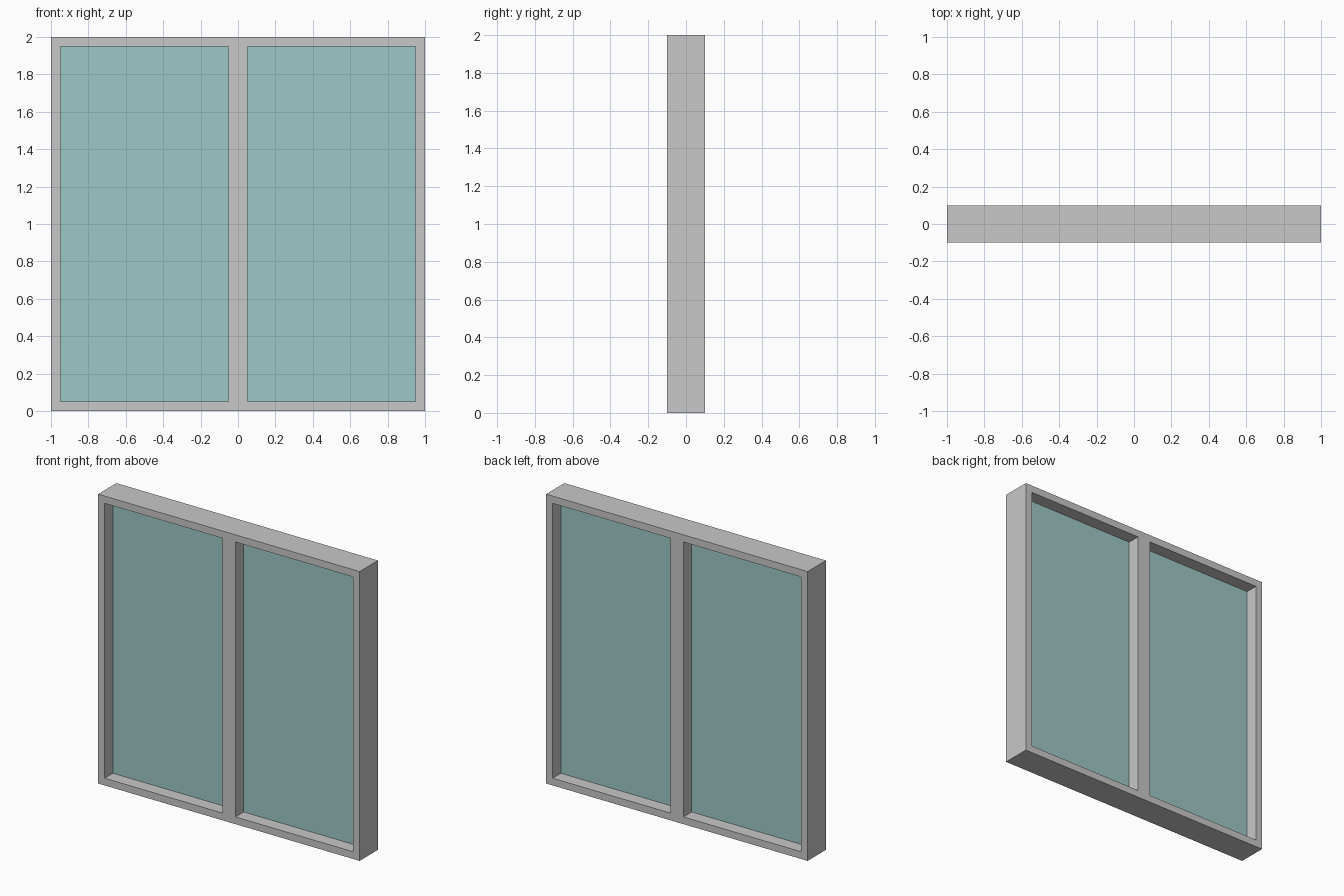
import bpy
import bmesh
from mathutils import Vector

if "Cube" in bpy.data.objects:
    bpy.data.objects.remove(bpy.data.objects["Cube"])

DEPTH = 0.2
XS = [-1.0, -0.95, -0.05, 0.05, 0.95, 1.0]
ZS = [0.0, 0.05, 1.95, 2.0]


def material(name, colour):
    m = bpy.data.materials.new(name)
    m.diffuse_color = (*colour, 1.0)
    m.use_nodes = True
    m.node_tree.nodes["Principled BSDF"].inputs["Base Color"].default_value = m.diffuse_color
    return m


def finish(bm, name, mat):
    bmesh.ops.recalc_face_normals(bm, faces=bm.faces)
    mesh = bpy.data.meshes.new(name)
    bm.to_mesh(mesh)
    bm.free()
    mesh.materials.append(mat)
    obj = bpy.data.objects.new(name, mesh)
    bpy.context.collection.objects.link(obj)
    return obj


frame_grey = material("frame_grey", (0.58, 0.58, 0.58))
glass_teal = material("glass_teal", (0.34, 0.58, 0.57))

# Frame with centre mullion: front cells around two openings, extruded back
bm = bmesh.new()
verts = [[bm.verts.new((x, -DEPTH / 2, z)) for z in ZS] for x in XS]
for i in range(len(XS) - 1):
    for k in range(len(ZS) - 1):
        if i in (1, 3) and k == 1:
            continue
        bm.faces.new((verts[i][k], verts[i + 1][k],
                      verts[i + 1][k + 1], verts[i][k + 1]))
front = bm.faces[:]
ext = bmesh.ops.extrude_face_region(bm, geom=front, use_keep_orig=True)
moved = [g for g in ext["geom"] if isinstance(g, bmesh.types.BMVert)]
bmesh.ops.translate(bm, verts=moved, vec=Vector((0, DEPTH, 0)))
finish(bm, "window_frame", frame_grey)

# Glass panes, centred in the frame depth
for side, name in ((-1, "left_pane"), (1, "right_pane")):
    bm = bmesh.new()
    bmesh.ops.create_cube(bm, size=1.0)
    bmesh.ops.scale(bm, verts=bm.verts, vec=(0.9, 0.02, 1.9))
    pane = finish(bm, name, glass_teal)
    pane.location = (side * 0.5, 0, 1.0)
